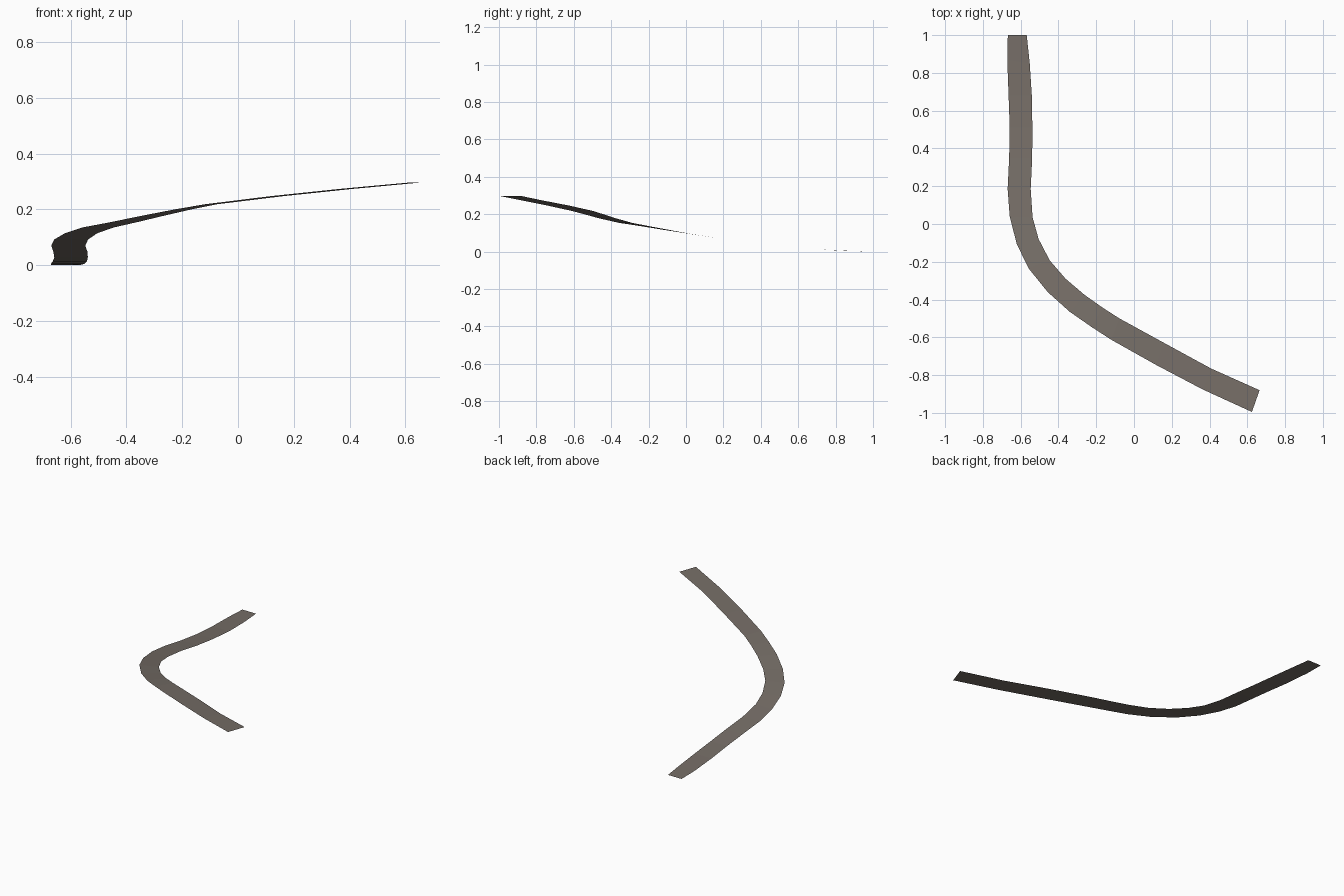
import bpy, bmesh

# Cross rows of the ribbon: outer x, outer y, inner x, inner y, height
rows = [
    (-.668, 1.0, -.568, 1.0, 0.0),
    (-.671, .87, -.552, .85, .004),
    (-.664, .68, -.541, .68, .013),
    (-.658, .51, -.538, .51, .028),
    (-.661, .35, -.539, .35, .047),
    (-.669, .185, -.547, .185, .070),
    (-.658, .04, -.537, .035, .092),
    (-.621, -.105, -.505, -.08, .114),
    (-.558, -.235, -.446, -.193, .135),
    (-.457, -.36, -.362, -.29, .154),
    (-.340, -.465, -.262, -.375, .178),
    (-.225, -.545, -.166, -.443, .200),
    (-.120, -.613, -.077, -.500, .218),
    (.115, -.745, .160, -.630, .247),
    (.362, -.875, .408, -.765, .273),
    (.624, -.995, .665, -.880, .297),
]

# Colour
mat = bpy.data.materials.new("grey_brown_asphalt")
mat.diffuse_color = (.18, .155, .135, 1)

# Curved climbing road: a single thin sheet bridged row by row
bm = bmesh.new()
pairs = [(bm.verts.new((ox, oy, z)), bm.verts.new((ix, iy, z)))
         for ox, oy, ix, iy, z in rows]
for (a, b), (c, d) in zip(pairs, pairs[1:]):
    bm.faces.new((a, c, d, b))
bm.normal_update()
for f in bm.faces:
    if f.normal.z < 0:
        f.normal_flip()
mesh = bpy.data.meshes.new("road")
bm.to_mesh(mesh)
bm.free()
mesh.materials.append(mat)
road = bpy.data.objects.new("road", mesh)
bpy.context.collection.objects.link(road)
